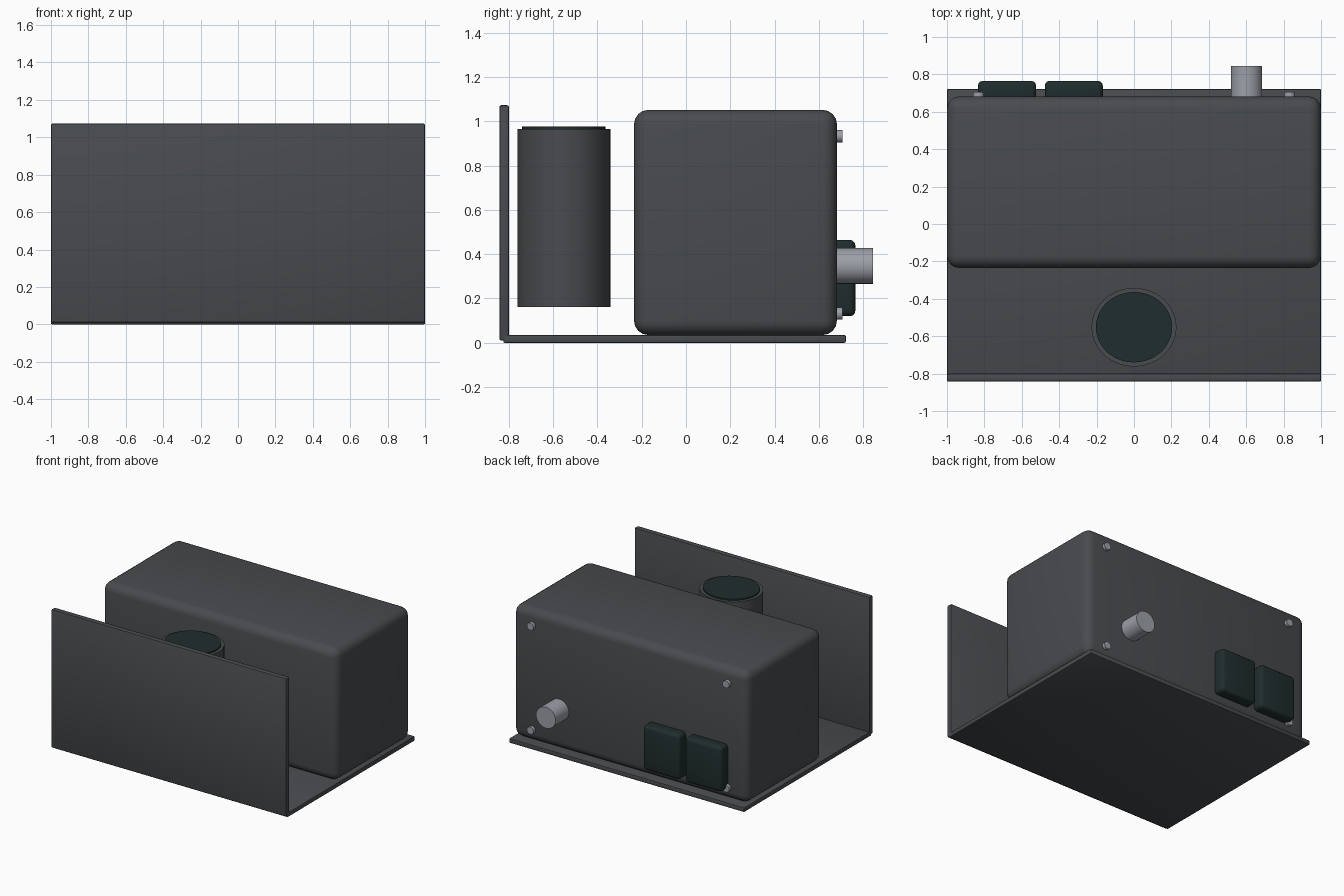
import bpy, math

if "Cube" in bpy.data.objects:
    bpy.data.objects.remove(bpy.data.objects["Cube"])


def material(name, rgb):
    m = bpy.data.materials.new(name)
    m.diffuse_color = (*rgb, 1)
    m.use_nodes = True
    m.node_tree.nodes["Principled BSDF"].inputs["Base Color"].default_value = m.diffuse_color
    return m


GREY = material("charcoal grey", (0.065, 0.07, 0.077))
GREEN = material("dark green black", (0.014, 0.026, 0.026))
METAL = material("light metal", (0.33, 0.35, 0.39))


def finish(name, mat, bevel, segments):
    ob = bpy.context.object
    ob.name = name
    ob.data.materials.append(mat)
    bpy.ops.object.transform_apply(location=False, rotation=True, scale=True)
    if bevel:
        mod = ob.modifiers.new("rounded edges", 'BEVEL')
        mod.width = bevel
        mod.segments = segments
        mod.limit_method = 'ANGLE'
        bpy.ops.object.modifier_apply(modifier=mod.name)
    bpy.ops.object.shade_smooth_by_angle(angle=math.radians(35))
    return ob


def box(name, lo, hi, mat, bevel=0, segments=2):
    bpy.ops.mesh.primitive_cube_add(
        size=1, location=[(a + b) / 2 for a, b in zip(lo, hi)])
    bpy.context.object.scale = [b - a for a, b in zip(lo, hi)]
    return finish(name, mat, bevel, segments)


def cylinder(name, loc, rx, ry, depth, mat, along_y=False, sides=48):
    bpy.ops.mesh.primitive_cylinder_add(
        vertices=sides, radius=1, depth=1, location=loc,
        rotation=(math.radians(90) if along_y else 0, 0, 0))
    bpy.context.object.scale = (rx, ry, depth)
    return finish(name, mat, 0, 0)


# Sheet base and upright front panel
box("base_plate", (-1, -0.825, 0), (1, 0.722, 0.035), GREY, 0.006)
box("front_panel", (-1, -0.843, 0.01), (1, -0.80, 1.073), GREY, 0.008)

# Main rounded housing
box("housing", (-1, -0.235, 0.035), (1, 0.682, 1.052), GREY, 0.065, 4)

# Canister with its top disc
cylinder("canister", (0, -0.552, 0.563), 0.227, 0.21, 0.805, GREY)
cylinder("canister_disc", (0, -0.552, 0.965), 0.204, 0.188, 0.022, GREEN)

# Rear sockets
for i, x in enumerate((-0.834, -0.477)):
    box(f"rear_socket_{i + 1}", (x, 0.66, 0.12), (x + 0.31, 0.765, 0.465),
        GREEN, 0.025, 3)

# Rear round connector
cylinder("rear_connector", (0.602, 0.752, 0.347), 0.083, 0.081, 0.185,
         METAL, True, 32)

# Corner screws on the rear face
for sx in (-1, 1):
    for z in (0.132, 0.933):
        cylinder("rear_screw", (sx * 0.832, 0.685, z), 0.029, 0.028, 0.042,
                 METAL, True, 20)
